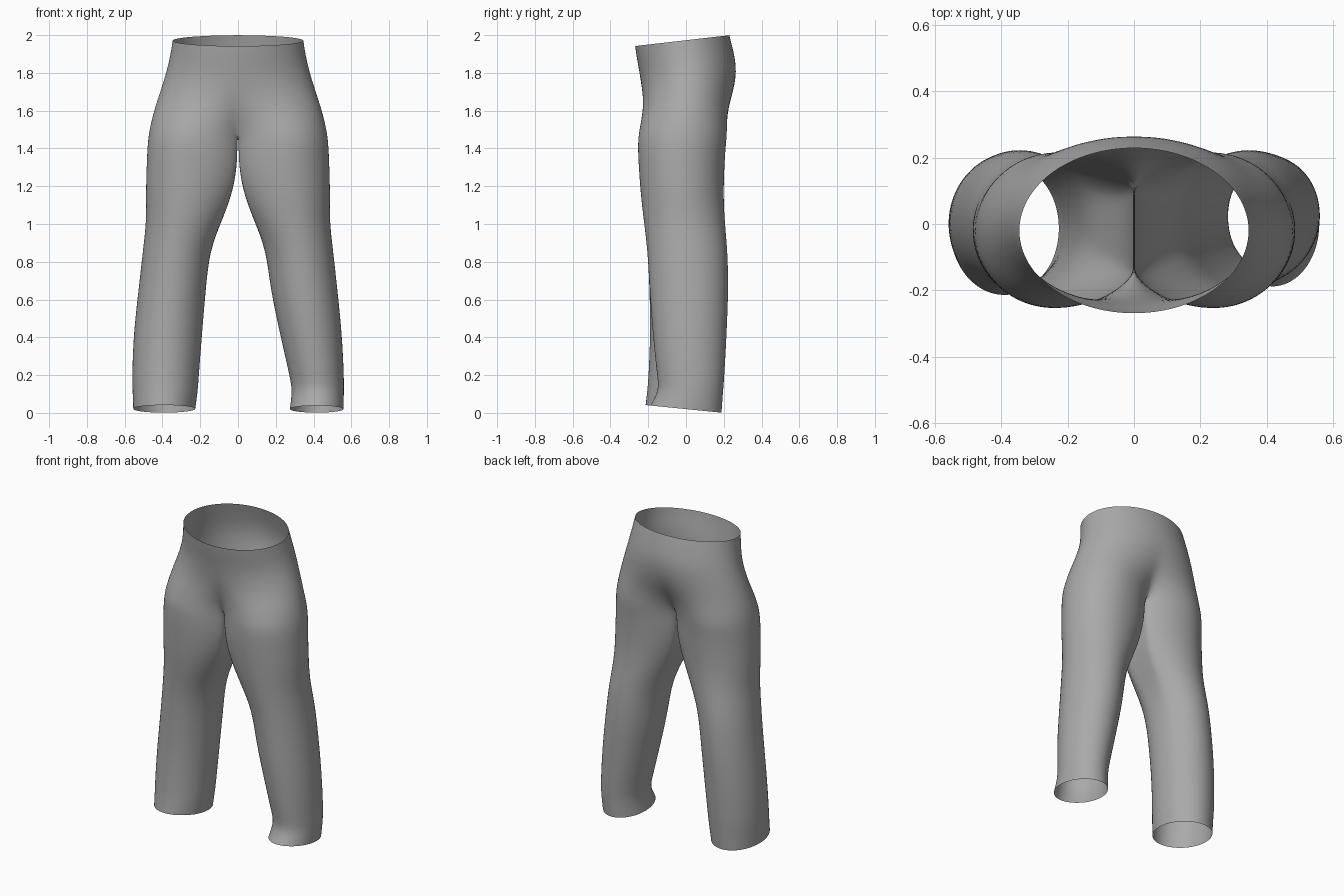
import bpy
import bmesh
from math import sin, cos, pi, radians

cube = bpy.data.objects.get("Cube")
if cube:
    bpy.data.objects.remove(cube)

OUTER = 20                 # segments from front centre round the hip to back centre
INNER = 8                  # segments along the inside of a leg
SEAM = radians(35)         # angle where the inside of the leg begins

# Hip sections: height, half width, front, back, leg blend, tilt
HIPS = [
    (1.973, .347, -.27, .23, 0, .115),
    (1.9, .358, -.262, .252, 0, .07),
    (1.8, .38, -.245, .272, 0, .03),
    (1.68, .42, -.24, .258, .12, 0),
    (1.58, .452, -.25, .237, .5, 0),
]
# Thigh and knee sections: height, inner x, outer x, front, back
THIGH = [
    (1.48, 0, .475, -.254, .22),
    (1.4, .004, .482, -.257, .211),
    (1.3, .006, .486, -.252, .205),
    (1.16, .03, .49, -.242, .2),
    (1.02, .085, .486, -.226, .206),
    (.86, .15, .505, -.205, .222),
    (.66, .17, .527, -.195, .227),
]
# Lower legs differ: the left hem is pinched into a fold, the right flares
LEFT_SHIN = [
    (.42, .222, .552, -.178, .217),
    (.2, .272, .562, -.155, .205),
    (.12, .288, .562, -.143, .198),
    (.02, .274, .56, -.19, .19),
]
RIGHT_SHIN = [
    (.42, .19, .555, -.19, .217),
    (.2, .207, .562, -.2, .205),
    (.12, .212, .56, -.206, .198),
    (.02, .226, .556, -.216, .19),
]


def leg_point(angle, xi, xo, front, back, flat):
    """Point on a rounded leg section, flattened where the thighs meet."""
    c = cos(angle)
    if c > 0:
        c = min(1, c * (1 + flat * (1 / cos(SEAM) - 1)))
    x = (xi + xo) / 2 - (xo - xi) / 2 * c
    y = (front + back) / 2 - (back - front) / 2 * sin(angle)
    return x, y


def arc_angle(i):
    return SEAM + (2 * pi - 2 * SEAM) * i / OUTER


def hip_ring(z, xo, front, back, blend, tilt):
    """Open half ring that turns gradually into the outside of a leg."""
    points = []
    for i in range(OUTER + 1):
        t = pi * i / OUTER
        hx = xo * sin(t) if 0 < i < OUTER else 0
        hy = (front + back) / 2 - (back - front) / 2 * cos(t)
        lx, ly = leg_point(arc_angle(i), 0, xo, front, back, 1)
        x, y = hx + (lx - hx) * blend, hy + (ly - hy) * blend
        points.append((x, y, z + tilt * y))
    return points


def leg_ring(z, xi, xo, front, back):
    """Closed ring: the outside arc followed by the inside arc."""
    flat = max(0, min(1, (z - .8) / .5))
    tilt = -.1 if z < .05 else 0
    angles = [arc_angle(i) for i in range(OUTER + 1)]
    angles += [SEAM - 2 * SEAM * j / INNER for j in range(INNER - 1, 0, -1)][::-1]
    angles[OUTER + 1:] = [-SEAM + 2 * SEAM * j / INNER for j in range(1, INNER)]
    points = []
    for a in angles:
        x, y = leg_point(a, xi, xo, front, back, flat)
        points.append((x, y, z + tilt * y))
    return points


def loft_half(bm, side, shin):
    """Skin one side from the waist to the hem."""
    rings = [hip_ring(*row) for row in HIPS] + [leg_ring(*row) for row in THIGH + shin]
    verts = [[bm.verts.new((side * x, y, z)) for x, y, z in ring] for ring in rings]
    for upper, lower in zip(verts, verts[1:]):
        closed = len(upper) > OUTER + 1
        count = len(upper) if closed else OUTER
        for i in range(count):
            j = (i + 1) % len(upper)
            quad = [upper[i], lower[i], lower[j], upper[j]]
            bm.faces.new(quad if side > 0 else quad[::-1])


# Both halves joined along the centre seam
bm = bmesh.new()
loft_half(bm, 1, LEFT_SHIN)
loft_half(bm, -1, RIGHT_SHIN)
seam = [v for v in bm.verts if abs(v.co.x) < .0005]
bmesh.ops.remove_doubles(bm, verts=seam, dist=.0008)
bmesh.ops.recalc_face_normals(bm, faces=bm.faces)
mesh = bpy.data.meshes.new("trousers")
bm.to_mesh(mesh)
bm.free()

# Plain grey cloth
cloth = bpy.data.materials.new("grey cloth")
cloth.use_nodes = True
grey = (.4, .4, .4, 1)
cloth.diffuse_color = grey
cloth.node_tree.nodes["Principled BSDF"].inputs["Base Color"].default_value = grey
mesh.materials.append(cloth)

trousers = bpy.data.objects.new("trousers", mesh)
bpy.context.collection.objects.link(trousers)
for poly in mesh.polygons:
    poly.use_smooth = True
smooth = trousers.modifiers.new("soft cloth", 'SUBSURF')
smooth.levels = smooth.render_levels = 2
